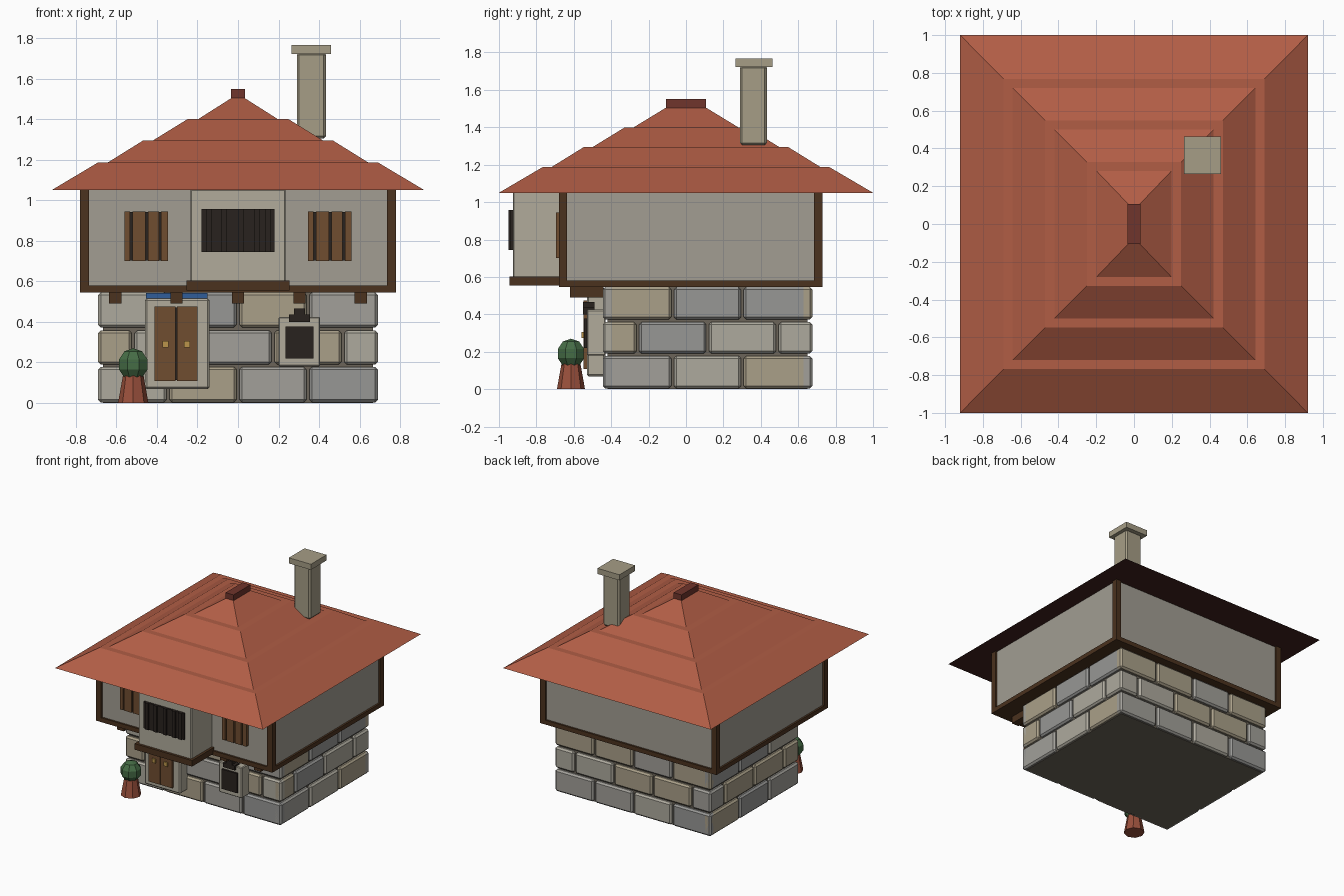
import bpy, bmesh, random
from math import pi

if "Cube" in bpy.data.objects:
    bpy.data.objects.remove(bpy.data.objects["Cube"])
random.seed(4)

def mat(name, r, g, b):
    m = bpy.data.materials.new(name)
    m.diffuse_color = (r, g, b, 1)
    m.use_nodes = True
    m.node_tree.nodes["Principled BSDF"].inputs["Base Color"].default_value = m.diffuse_color
    return m

PLASTER = mat("plaster", .36, .34, .29)
PALE = mat("pale_plaster", .44, .41, .33)
TIMBER = mat("timber", .07, .032, .013)
PLANK = mat("plank", .16, .075, .03)
DARK = mat("dark", .022, .016, .013)
TILE = mat("roof_tile", .44, .11, .06)
RIDGE = mat("ridge", .16, .035, .025)
SOFFIT = mat("soffit", .05, .015, .012)
MORTAR = mat("mortar", .15, .13, .10)
CHIM = mat("chimney_stone", .38, .34, .24)
GOLD = mat("brass", .5, .3, .07)
BLUE = mat("blue", .03, .11, .32)
POT = mat("terracotta", .32, .08, .045)
LEAF = mat("leaf", .06, .15, .06)
STONES = [mat("stone_grey", .36, .35, .32), mat("stone_pale", .42, .40, .34),
          mat("stone_tan", .40, .35, .25), mat("stone_cool", .31, .31, .30)]

def finish(name, bm, m):
    me = bpy.data.meshes.new(name)
    bm.to_mesh(me)
    bm.free()
    ob = bpy.data.objects.new(name, me)
    bpy.context.collection.objects.link(ob)
    me.materials.append(m)
    return ob

def box(name, x, y, z, m, bevel=0):
    """Box from (min, max) ranges, optionally chamfered."""
    bm = bmesh.new()
    bmesh.ops.create_cube(bm, size=1)
    for v in bm.verts:
        v.co = [r[0] if c < 0 else r[1] for c, r in zip(v.co, (x, y, z))]
    if bevel:
        bmesh.ops.bevel(bm, geom=bm.edges[:], offset=bevel, segments=1, affect='EDGES')
    return finish(name, bm, m)

def frustum(name, lo, hi, z0, z1):
    """Roof tier: rectangular frustum with half sizes lo and hi."""
    bm = bmesh.new()
    rings = [[bm.verts.new((sx * h[0], sy * h[1], z))
              for sx, sy in ((-1, -1), (1, -1), (1, 1), (-1, 1))]
             for h, z in ((lo, z0), (hi, z1))]
    base = bm.faces.new(rings[0][::-1])
    base.material_index = 1
    bm.faces.new(rings[1])
    for i in range(4):
        j = (i + 1) % 4
        bm.faces.new((rings[0][i], rings[0][j], rings[1][j], rings[1][i]))
    ob = finish(name, bm, TILE)
    ob.data.materials.append(SOFFIT)

# Ground floor: mortar core with three courses of chamfered blocks
X0, X1, Y0, Y1 = -.69, .69, -.445, .675
box("ground_core", (X0 + .025, X1 - .025), (Y0 + .025, Y1 - .025), (0, .56), MORTAR)

def cuts(a, b, n, staggered):
    step = (b - a) / n
    if staggered:
        return [a] + [a + step * (i + .5) for i in range(n)] + [b]
    return [a + step * i for i in range(n + 1)]

for row, (z0, z1) in enumerate(((.003, .178), (.19, .358), (.372, .545))):
    odd = row == 1
    g = .007
    for face, y in (("front", (Y0, Y0 + .06)), ("back", (Y1 - .06, Y1))):
        c = cuts(X0, X1, 4, odd)
        for a, b in zip(c, c[1:]):
            box(f"{face}_block", (a + g * (a > X0), b - g * (b < X1)), y, (z0, z1),
                random.choice(STONES), .013)
    for face, x in (("left", (X0, X0 + .06)), ("right", (X1 - .06, X1))):
        c = cuts(Y0, Y1, 3, odd)
        for a, b in zip(c, c[1:]):
            box(f"{face}_block", x, (a + g * (a > Y0), b - g * (b < Y1)), (z0, z1),
                random.choice(STONES), .013)

# Upper floor: floor frame, plaster walls, corner posts, joist ends
box("floor_frame", (-.78, .78), (-.68, .73), (.545, .58), TIMBER)
box("upper_walls", (-.765, .765), (-.665, .715), (.57, 1.06), PLASTER)
for x in ((-.78, -.735), (.735, .78)):
    for y in ((-.68, -.635), (.685, .73)):
        box("corner_post", x, y, (.545, 1.055), TIMBER)
for i in range(-2, 3):
    box("joist_end", (i * .303 - .03, i * .303 + .03), (-.62, -.44), (.49, .55), TIMBER)

# Bay with its sill and barred window
box("bay", (-.235, .235), (-.925, -.66), (.595, 1.055), PALE, .006)
box("bay_sill", (-.255, .255), (-.945, -.66), (.555, .603), TIMBER)
box("bay_window", (-.18, .18), (-.94, -.92), (.745, .957), DARK)
for x in (-.145, -.07, .015, .095, .15):
    box("bay_window_bar", (x - .014, x + .014), (-.95, -.93), (.745, .957), DARK)

# Planked shutters either side of the bay
for cx in (-.453, .453):
    box("shutter_back", (cx - .1, cx + .1), (-.68, -.66), (.703, .942), DARK)
    for a, b in ((-.107, -.08), (-.068, -.004), (.008, .062), (.074, .107)):
        box("shutter_plank", (cx + a, cx + b), (-.695, -.66), (.70, .945), PLANK)

# Front door with surround, handles and blue lintel
box("door_surround", (-.46, -.14), (-.53, -.43), (.068, .515), PALE, .01)
box("door_lintel", (-.455, -.15), (-.53, -.43), (.515, .542), BLUE)
box("door_back", (-.405, -.205), (-.54, -.52), (.112, .47), DARK)
for s in (-1, 1):
    a, b = sorted((-.305 + s * .004, -.305 + s * .106))
    box("door_leaf", (a, b), (-.548, -.52), (.108, .475), PLANK)
    hx = -.305 + s * .053
    box("door_handle", (hx - .015, hx + .015), (-.558, -.54), (.273, .305), GOLD)

# Small window with hood
box("window_surround", (.2, .405), (-.53, -.43), (.18, .425), PALE, .006)
box("window_pane", (.235, .373), (-.545, -.52), (.22, .377), DARK)
box("window_hood", (.252, .355), (-.55, -.49), (.4, .436), DARK)
box("window_hood_cap", (.277, .33), (-.55, -.49), (.43, .465), DARK)

# Stepped hip roof and ridge cap
frustum("roof_tier_1", (.92, 1.0), (.69, .767), 1.05, 1.187)
frustum("roof_tier_2", (.658, .736), (.47, .547), 1.177, 1.294)
frustum("roof_tier_3", (.438, .516), (.25, .327), 1.284, 1.4)
frustum("roof_tier_4", (.213, .296), (.032, .107), 1.39, 1.505)
box("ridge_cap", (-.035, .035), (-.107, .107), (1.5, 1.55), RIDGE)

# Chimney
box("chimney_shaft", (.29, .435), (.288, .433), (1.305, 1.73), CHIM, .012)
box("chimney_cap", (.265, .46), (.265, .463), (1.722, 1.767), CHIM)

# Potted shrub beside the door
bm = bmesh.new()
bmesh.ops.create_cone(bm, cap_ends=True, segments=8, radius1=.075, radius2=.05, depth=.14)
pot = finish("plant_pot", bm, POT)
pot.location = (-.517, -.615, .07)
bm = bmesh.new()
bmesh.ops.create_uvsphere(bm, u_segments=8, v_segments=5, radius=.08)
shrub = finish("shrub", bm, LEAF)
shrub.location = (-.517, -.615, .19)
shrub.rotation_euler = (0, 0, pi / 8)
